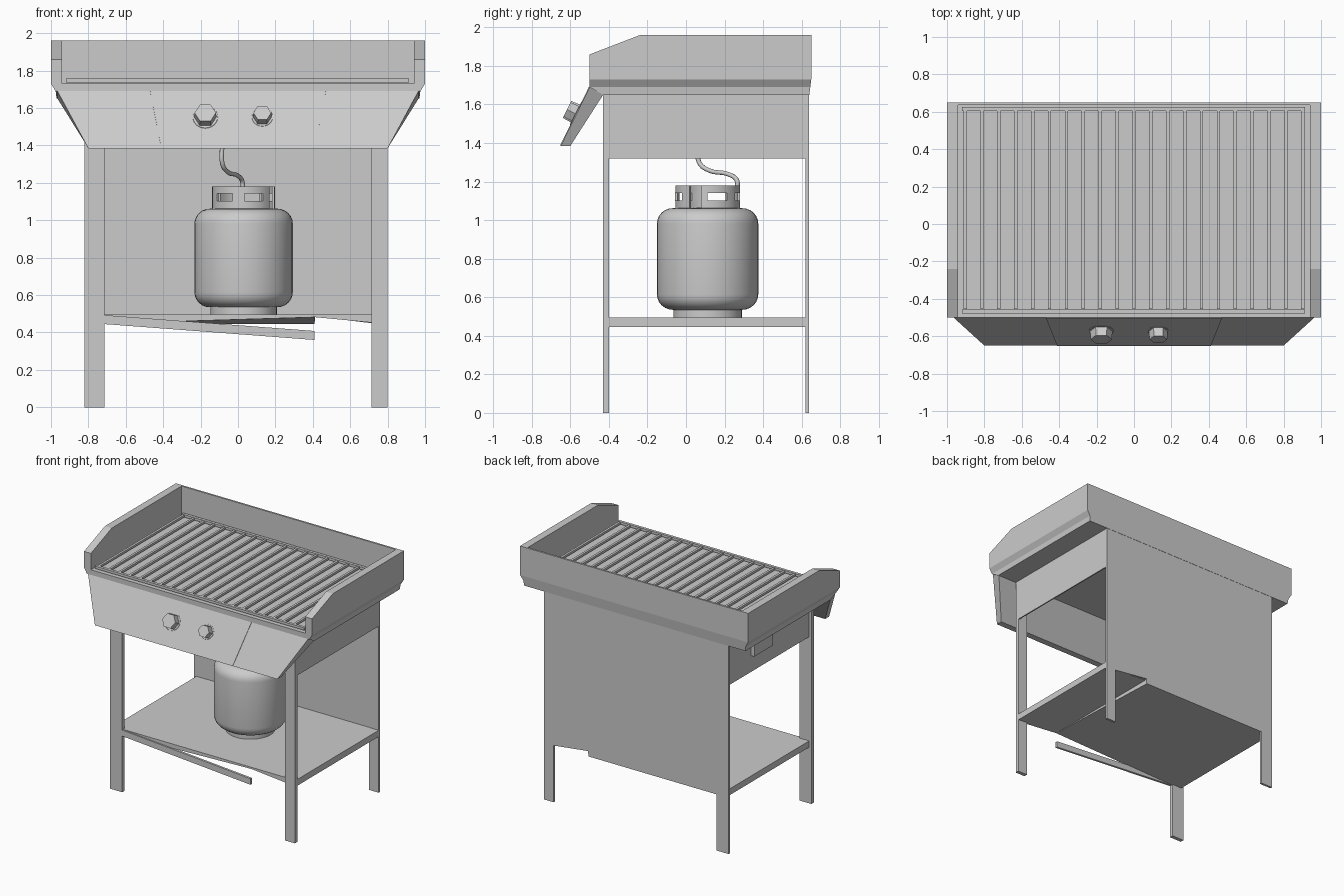
import bpy, bmesh, math
from mathutils import Vector

if "Cube" in bpy.data.objects:
    bpy.data.objects.remove(bpy.data.objects["Cube"])


def mesh(name, verts, faces, smooth=False):
    me = bpy.data.meshes.new(name)
    me.from_pydata(verts, [], faces)
    bm = bmesh.new()
    bm.from_mesh(me)
    bmesh.ops.remove_doubles(bm, verts=bm.verts, dist=1e-5)
    bmesh.ops.recalc_face_normals(bm, faces=bm.faces)
    bm.to_mesh(me)
    bm.free()
    ob = bpy.data.objects.new(name, me)
    bpy.context.collection.objects.link(ob)
    if smooth:
        bpy.ops.object.select_all(action='DESELECT')
        ob.select_set(True)
        bpy.context.view_layer.objects.active = ob
        bpy.ops.object.shade_smooth_by_angle(angle=math.radians(40))
    return ob


def loft(name, a, b):
    """Solid between two matching outlines."""
    n = len(a)
    faces = [tuple(range(n)), tuple(range(n, 2 * n))]
    faces += [(i, (i + 1) % n, (i + 1) % n + n, i + n) for i in range(n)]
    return mesh(name, a + b, faces)


def rect(x0, x1, y0, y1, z):
    return [(x0, y0, z), (x1, y0, z), (x1, y1, z), (x0, y1, z)]


def box(name, x0, x1, y0, y1, z0, z1):
    return loft(name, rect(x0, x1, y0, y1, z0), rect(x0, x1, y0, y1, z1))


def lathe(name, profile, cx, cy, n=36):
    verts, faces = [], []
    for r, z in profile:
        for i in range(n):
            a = 2 * math.pi * i / n
            verts.append((cx + r * math.cos(a), cy + r * math.sin(a), z))
    for j in range(len(profile) - 1):
        for i in range(n):
            k = (i + 1) % n
            faces.append((j*n + i, j*n + k, (j+1)*n + k, (j+1)*n + i))
    return mesh(name, verts, faces, True)


# Splash guard: side walls, back wall and tapered tray base
side = [(-0.5, 1.73), (-0.5, 1.86), (-0.24, 1.96), (0.65, 1.96), (0.65, 1.73)]
for s, tag in ((-1, "left"), (1, "right")):
    loft(tag + "_wall", [(s, y, z) for y, z in side], [(s * 0.94, y, z) for y, z in side])
box("back_wall", -0.94, 0.94, 0.635, 0.65, 1.73, 1.96)
loft("tray_taper", rect(-1, 1, -0.5, 0.65, 1.73), rect(-0.975, 0.975, -0.5, 0.645, 1.69))
loft("tray_base", rect(-0.975, 0.975, -0.5, 0.645, 1.69), rect(-0.97, 0.97, -0.43, 0.64, 1.65))

# Cooking grate
for i in range(21):
    x = -0.903 + i * 0.0903
    box("grate_bar", x - 0.009, x + 0.009, -0.455, 0.61, 1.737, 1.754)
for y in (-0.467, 0.615):
    box("grate_rail", -0.92, 0.915, y - 0.011, y + 0.011, 1.737, 1.757)

# Open-bottomed firebox sides and small side bracket
for s, tag in ((-1, "left"), (1, "right")):
    box(tag + "_firebox_side", s * 0.8, s * 0.79, -0.4, 0.63, 1.32, 1.66)
box("side_bracket", -0.83, -0.8, 0.095, 0.33, 1.45, 1.65)


# Sloping control panel with middle plate
def slab(name, xt, xb, lift, thick):
    n = Vector((0, -0.894, 0.447))
    front = [Vector((-xt, -0.5, 1.69)), Vector((xt, -0.5, 1.69)),
             Vector((xb, -0.65, 1.385)), Vector((-xb, -0.65, 1.385))]
    back = [Vector((-xt, -0.5 + thick * 1.4, 1.69 - thick * 0.8)),
            Vector((xt, -0.5 + thick * 1.4, 1.69 - thick * 0.8)),
            Vector((xb, -0.65 + thick, 1.385)), Vector((-xb, -0.65 + thick, 1.385))]
    loft(name, [tuple(v + n * lift) for v in front], [tuple(v) for v in back])


slab("control_panel", 0.965, 0.80, 0, 0.05)
slab("panel_middle", 0.47, 0.41, 0.004, 0.02)

# Knobs: low ring and six-sided grip
n = Vector((0, -0.894, 0.447))
u, v = Vector((1, 0, 0)), Vector((0, 0.447, 0.894))


def disc(c, r, d, k):
    return [tuple(c + n * d + (u * math.cos(2*math.pi*i/k) + v * math.sin(2*math.pi*i/k)) * r)
            for i in range(k)]


for x, r in ((-0.175, 0.06), (0.13, 0.05)):
    c = Vector((x, -0.568, 1.55))
    loft("knob_ring", disc(c, r * 1.25, -0.004, 24), disc(c, r * 1.1, 0.006, 24))
    loft("knob", disc(c, r, 0.0, 6), disc(c, r * 0.95, 0.055, 6))

# Legs and back panel (its lower edge steps where the shelf underside breaks)
for tag, y0, y1 in (("front", -0.43, -0.4), ("back", 0.62, 0.638)):
    box(tag + "_left_leg", -0.82, -0.715, y0, y1, 0, 1.66)
    box(tag + "_right_leg", 0.715, 0.8, y0, y1, 0, 1.66)
back = [(-0.8, 0.445), (0.41, 0.445), (0.411, 0.487), (0.75, 0.445), (0.8, 0.445),
        (0.8, 1.66), (-0.8, 1.66)]
loft("back_panel", [(x, 0.622, z) for x, z in back], [(x, 0.638, z) for x, z in back])

# Shelf: top sheet and two warped underside pieces meeting in a tapering step
box("shelf", -0.8, 0.8, -0.42, 0.625, 0.485, 0.495)
for tag, x0, x1, zs in (("left", -0.8, 0.41, (0.445, 0.482, 0.445, 0.445)),
                        ("right", 0.41, 0.8, (0.482, 0.445, 0.445, 0.482))):
    low = rect(x0, x1, -0.42, 0.625, 0)
    loft("shelf_underside_" + tag, [(p[0], p[1], z) for p, z in zip(low, zs)],
         rect(x0, x1, -0.42, 0.625, 0.487))

# Drooping front strip
strip = [(-0.715, 0.445), (0.41, 0.36), (0.41, 0.408), (-0.715, 0.493)]
loft("front_strip", [(x, -0.43, z) for x, z in strip], [(x, -0.412, z) for x, z in strip])

# Gas cylinder with foot ring
CX, CY = 0.03, 0.112
prof = [(0.0, 0.535), (0.18, 0.535)]
prof += [(0.18 + 0.083 * math.sin(t), 0.615 - 0.08 * math.cos(t))
         for t in (math.radians(15 * i) for i in range(1, 7))]
prof += [(0.18 + 0.083 * math.cos(t), 0.982 + 0.08 * math.sin(t))
         for t in (math.radians(15 * i) for i in range(7))]
prof += [(0.0, 1.066)]
lathe("gas_cylinder", prof, CX, CY)
lathe("cylinder_foot", [(0.16, 0.495), (0.178, 0.495), (0.178, 0.545), (0.16, 0.545), (0.16, 0.495)], CX, CY)


# Collar guard: open ring with hand slots
def arc(name, a0, a1, z0, z1):
    k = max(2, round((a1 - a0) / 10))
    angs = [math.radians(a0 + (a1 - a0) * i / k) for i in range(k + 1)]
    verts, faces = [], []
    for a in angs:
        for r, z in ((0.168, z0), (0.168, z1), (0.155, z1), (0.155, z0)):
            verts.append((CX + r * math.cos(a), CY + r * math.sin(a), z))
    for i in range(k):
        for j in range(4):
            faces.append((4*i + j, 4*i + (j+1) % 4, 4*i + 4 + (j+1) % 4, 4*i + 4 + j))
    faces += [(0, 1, 2, 3), (4*k, 4*k + 1, 4*k + 2, 4*k + 3)]
    mesh(name, verts, faces, True)


arc("collar_lower", -12, 326, 1.055, 1.102)
arc("collar_upper", -12, 326, 1.142, 1.18)
for a0, a1 in ((-12, 0), (37, 58), (93, 143), (180, 212), (249, 272), (308, 326)):
    arc("collar_post", a0, a1, 1.10, 1.144)

# Gas hose rising into the open firebox
cu = bpy.data.curves.new("gas_hose", 'CURVE')
cu.dimensions = '3D'
cu.bevel_depth = 0.012
cu.bevel_resolution = 2
cu.use_fill_caps = True
sp = cu.splines.new('BEZIER')
path = [(-0.085, 0.065, 1.66), (-0.085, 0.065, 1.40), (-0.083, 0.068, 1.30), (-0.055, 0.12, 1.258),
        (0.0, 0.22, 1.238), (0.022, 0.262, 1.21), (0.027, 0.268, 1.17)]
sp.bezier_points.add(len(path) - 1)
for p, co in zip(sp.bezier_points, path):
    p.co = co
    p.handle_left_type = p.handle_right_type = 'AUTO'
sp.resolution_u = 5
bpy.context.collection.objects.link(bpy.data.objects.new("gas_hose", cu))
